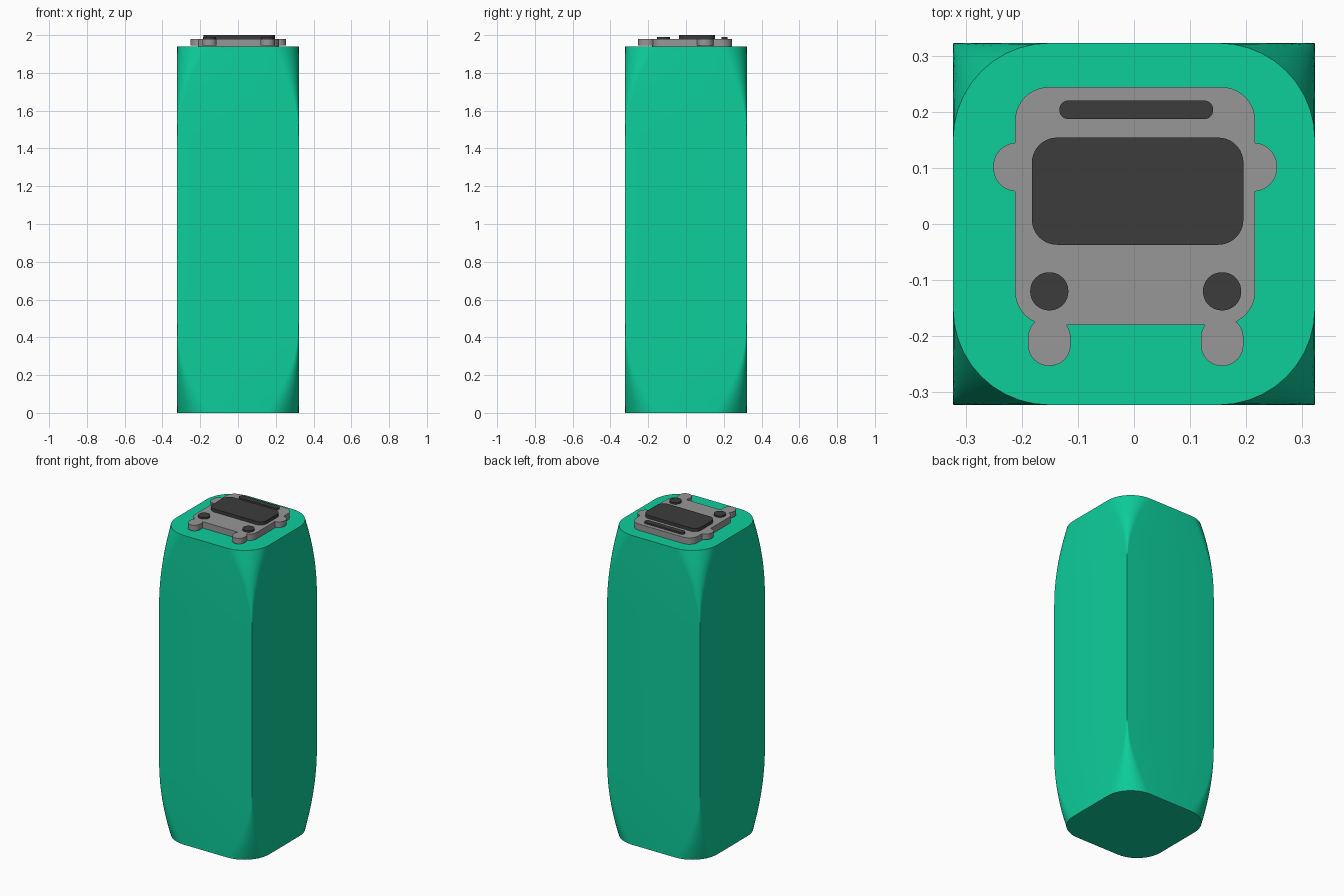
import bpy, bmesh, math

if "Cube" in bpy.data.objects:
    bpy.data.objects.remove(bpy.data.objects["Cube"])


def material(name, rgb):
    m = bpy.data.materials.new(name)
    m.diffuse_color = (*rgb, 1)
    m.use_nodes = True
    m.node_tree.nodes["Principled BSDF"].inputs["Base Color"].default_value = m.diffuse_color
    return m


GREEN = material("green", (0.004, 0.62, 0.33))
GREY = material("mid_grey", (0.31, 0.31, 0.31))
DARK = material("dark_grey", (0.045, 0.045, 0.045))


def rounded_rect(x0, x1, y0, y1, r, seg=10):
    """Outline of a rounded rectangle, counter-clockwise."""
    pts = []
    for cx, cy, a0 in ((x1 - r, y1 - r, 0), (x0 + r, y1 - r, 90),
                       (x0 + r, y0 + r, 180), (x1 - r, y0 + r, 270)):
        for i in range(seg + 1):
            a = math.radians(a0 + 90 * i / seg)
            pts.append((cx + r * math.cos(a), cy + r * math.sin(a)))
    return pts


def loft(name, sections, mat):
    """Skin a stack of (outline, z) sections and cap both ends."""
    bm = bmesh.new()
    rings = [[bm.verts.new((x, y, z)) for x, y in pts] for pts, z in sections]
    n = len(rings[0])
    for a, b in zip(rings, rings[1:]):
        for i in range(n):
            j = (i + 1) % n
            bm.faces.new((a[i], a[j], b[j], b[i]))
    bm.faces.new(rings[0][::-1])
    bm.faces.new(rings[-1])
    me = bpy.data.meshes.new(name)
    bm.to_mesh(me)
    bm.free()
    ob = bpy.data.objects.new(name, me)
    bpy.context.collection.objects.link(ob)
    me.materials.append(mat)
    bpy.context.view_layer.objects.active = ob
    ob.select_set(True)
    bpy.ops.object.shade_smooth_by_angle(angle=math.radians(35))
    ob.select_set(False)
    return ob


def slab(name, x0, x1, y0, y1, r, z0, z1, mat):
    """Rounded upright plate."""
    outline = rounded_rect(x0, x1, y0, y1, r)
    loft(name, [(outline, z0), (outline, z1)], mat)


# Tall body: square in the middle, corners rounding off toward both ends
H, W, END, R = 1.94, 0.3225, 0.48, 0.17
steps = [i / 12 for i in range(13)]
profile = [(END * (1 - t), t) for t in steps]
profile += [(H - END * (1 - t), t) for t in steps]
loft("body", [(rounded_rect(-W, W, -W, W, 0.002 + R * t ** 2), z)
              for z, t in sorted(profile)], GREEN)

# Badge plate, window and slot on the top
slab("badge_plate", -0.212, 0.216, -0.18, 0.244, 0.06, 1.935, 1.98, GREY)
slab("window", -0.182, 0.195, -0.037, 0.154, 0.045, 1.97, 2.0, DARK)
slab("slot", -0.133, 0.141, 0.187, 0.22, 0.016, 1.97, 1.99, DARK)

# Paired lamps, side knobs and front feet
for side, s in (("left", -1), ("right", 1)):
    cx = 0.003 + s * 0.154
    slab(side + "_lamp", cx - 0.034, cx + 0.034, -0.154, -0.086, 0.0335, 1.97, 1.99, DARK)
    kx = 0.002 + s * 0.21
    slab(side + "_knob", kx - 0.043, kx + 0.043, 0.058, 0.145, 0.0425, 1.945, 1.98, GREY)
    slab(side + "_foot", cx - 0.038, cx + 0.038, -0.253, -0.165, 0.0375, 1.945, 1.98, GREY)
